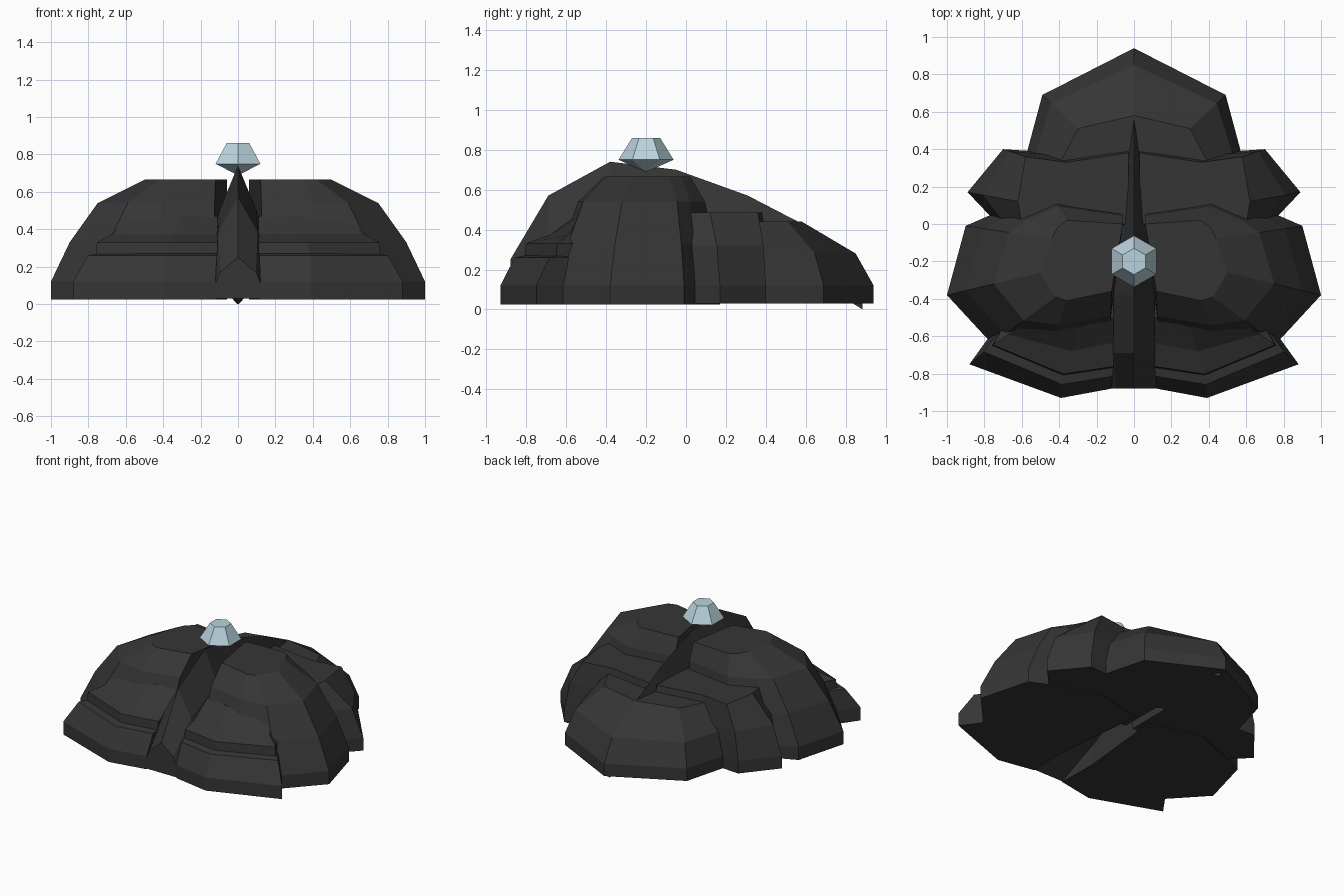
import bpy, bmesh, math

if "Cube" in bpy.data.objects:
    bpy.data.objects.remove(bpy.data.objects["Cube"])


def material(name, rgb):
    m = bpy.data.materials.new(name)
    m.diffuse_color = (*rgb, 1)
    m.use_nodes = True
    m.node_tree.nodes["Principled BSDF"].inputs["Base Color"].default_value = m.diffuse_color
    return m


STONE = material("dark_stone", (0.036, 0.036, 0.036))
CRYSTAL = material("pale_blue_crystal", (0.49, 0.65, 0.72))


def loft(name, rings, mat):
    """Skin a list of equal-length point rings and cap both ends."""
    bm = bmesh.new()
    rows = [[bm.verts.new(p) for p in r] for r in rings]
    n = len(rows[0])
    for a, b in zip(rows, rows[1:]):
        for i in range(n):
            j = (i + 1) % n
            bm.faces.new((a[i], a[j], b[j], b[i]))
    bm.faces.new(rows[0])
    bm.faces.new(rows[-1])
    bmesh.ops.remove_doubles(bm, verts=bm.verts, dist=0.0005)
    bmesh.ops.recalc_face_normals(bm, faces=bm.faces)
    me = bpy.data.meshes.new(name)
    bm.to_mesh(me)
    bm.free()
    me.materials.append(mat)
    ob = bpy.data.objects.new(name, me)
    bpy.context.collection.objects.link(ob)
    return ob


def lobe(name, base, top, steps, sides=(1, -1)):
    """Faceted mound: base outline blends to top outline at (blend, height) steps."""
    for s in sides:
        rings = [[(s * (a[0] + (b[0] - a[0]) * t), a[1] + (b[1] - a[1]) * t, z)
                  for a, b in zip(base, top)] for t, z in steps]
        loft(name + ("_right" if s > 0 else "_left"), rings, STONE)


# Large main mounds
lobe("main_mound",
     [(.06, .09), (.45, .17), (.74, .06), (.90, -.01), (1, -.38), (.76, -.64), (.45, -.67), (.13, -.62)],
     [(.06, .0), (.36, .02), (.41, -.02), (.44, -.08), (.50, -.26), (.42, -.39), (.36, -.41), (.12, -.36)],
     [(0, .025), (0, .12), (.2, .33), (.5, .54), (1, .665)])

# Front skirts and the sloping ledges above them
lobe("front_skirt",
     [(.12, -.88), (.39, -.93), (.88, -.75), (.70, -.50), (.13, -.45)],
     [(.11, -.77), (.38, -.81), (.75, -.64), (.65, -.50), (.13, -.45)],
     [(0, .025), (0, .12), (.6, .26), (1, .27)])
lobe("front_ledge",
     [(.11, -.77), (.38, -.81), (.76, -.65), (.65, -.45), (.11, -.40)],
     [(.11, -.50), (.30, -.55), (.58, -.53), (.50, -.45), (.11, -.40)],
     [(0, .25), (.03, .33), (.5, .375), (1, .47)])

# Rear side mounds
lobe("rear_side_mound",
     [(.03, -.05), (.70, -.03), (.89, .17), (.70, .40), (.40, .38), (.03, .42)],
     [(.03, .0), (.60, .0), (.62, .12), (.58, .36), (.36, .33), (.03, .38)],
     [(0, .03), (0, .12), (.3, .32), (1, .485)])


# Back mound, symmetrical about the centre
def mirrored(half):
    return half + [(-x, y) for x, y in reversed(half) if x > 0]


lobe("back_mound",
     mirrored([(0, .94), (.49, .69), (.60, .28)]),
     mirrored([(0, .58), (.30, .51), (.42, .28)]),
     [(0, .03), (0, .12), (.25, .28), (1, .44)], sides=(1,))

# Central ridge: (y, top, bottom, half width, shoulder share of width)
stations = [(-.88, .25, .03, .12, .8), (-.69, .57, .12, .14, .75), (-.38, .74, .25, .14, .7),
            (-.05, .70, .20, .12, .45), (.31, .57, .03, .12, .4), (.58, .43, .03, .10, .4),
            (.82, .20, .04, .04, .4), (.885, .06, 0, .005, .4)]
rings = []
for y, t, b, w, k in stations:
    half = [(w * k, t * .68), (w, max(t * .45, b + .01)), (w, b)]
    rings.append([(0, y, t)] + [(x, y, z) for x, z in half]
                 + [(-x, y, z) for x, z in reversed(half)])
loft("central_ridge", rings, STONE)

# Six-sided crystal: point, girdle, flat top
gem = []
for r, z in ((.004, .69), (.138, .75), (.07, .86)):
    gem.append([(r * math.sin(k * math.pi / 3), -.2 + r * math.cos(k * math.pi / 3), z)
                for k in range(6)])
loft("crystal", gem, CRYSTAL)
